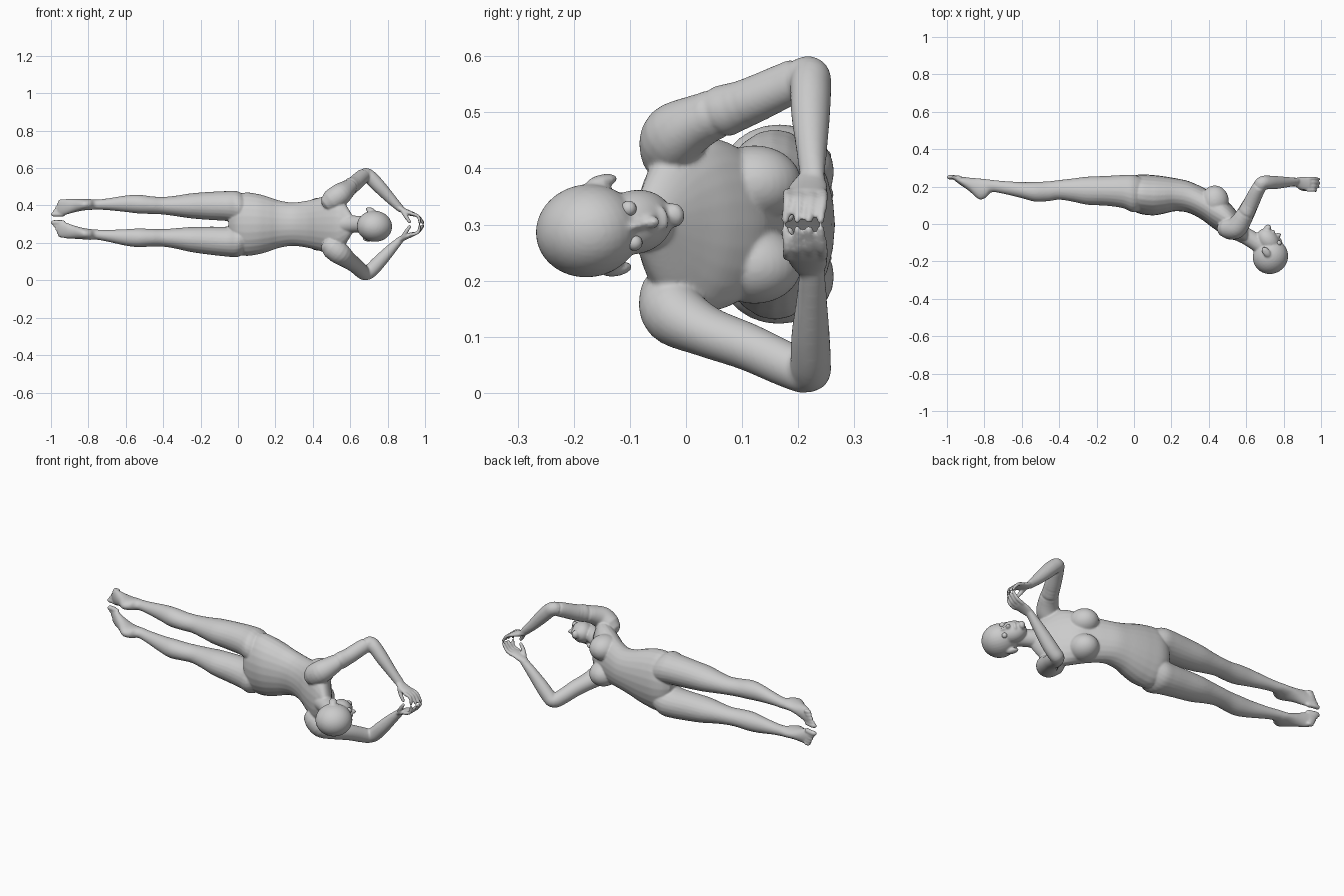
import bpy, bmesh, math
from mathutils import Vector, Matrix

if "Cube" in bpy.data.objects:
    bpy.data.objects.remove(bpy.data.objects["Cube"])

bm = bmesh.new()
ZC = 0.30          # the body's mirror plane
SEG = 24


def spline(rows, steps=5):
    """Catmull-Rom interpolation through rows of numbers."""
    out = []
    for i in range(len(rows) - 1):
        a, b, c, d = (rows[max(0, min(len(rows) - 1, i + k))] for k in (-1, 0, 1, 2))
        for j in range(steps):
            t = j / steps
            out.append([0.5 * (2 * q + (r - p) * t + (2 * p - 5 * q + 4 * r - s) * t * t
                               + (3 * q - p - 3 * r + s) * t ** 3)
                        for p, q, r, s in zip(a, b, c, d)])
    out.append(list(rows[-1]))
    return out


def skin(loops):
    """Closed skin over a list of rings of points."""
    rings = [[bm.verts.new(p) for p in loop] for loop in loops]
    for a, b in zip(rings, rings[1:]):
        for k in range(SEG):
            m = (k + 1) % SEG
            bm.faces.new((a[k], a[m], b[m], b[k]))
    bm.faces.new(rings[0][::-1])
    bm.faces.new(rings[-1])


def ring(c, u, v):
    return [c + u * math.cos(2 * math.pi * k / SEG) + v * math.sin(2 * math.pi * k / SEG)
            for k in range(SEG)]


def section_loft(rows):
    """Rows of x, y low, y high, z centre, half width."""
    skin([ring(Vector((x, (lo + hi) / 2, z)), Vector((0, (hi - lo) / 2, 0)), Vector((0, 0, w)))
          for x, lo, hi, z, w in spline(rows)])


def limb(rows, hint=(0, 1, 0)):
    """Rows of x, y, z, radius along hint, radius across it, with rounded ends."""
    rows = spline(rows)
    pts = [Vector(r[:3]) for r in rows]
    loops = []
    n = len(pts)
    for i, r in enumerate(rows):
        t = (pts[min(i + 1, n - 1)] - pts[max(i - 1, 0)]).normalized()
        u = Vector(hint)
        u = (u - t * u.dot(t)).normalized()
        v = t.cross(u)
        caps = [(0, 1)]
        if i == 0:
            caps = [(-.95, .3), (-.7, .7), (0, 1)]
        elif i == n - 1:
            caps = [(0, 1), (.7, .7), (.95, .3)]
        for d, k in caps:
            loops.append(ring(pts[i] + t * d * min(r[3], r[4]), u * r[3] * k, v * r[4] * k))
    skin(loops)


def ball(c, radii, axes=None):
    m = Matrix.Translation(Vector(c))
    if axes:
        m = m @ Matrix(axes).transposed().to_4x4()
    m = m @ Matrix.Diagonal((*radii, 1))
    bmesh.ops.create_uvsphere(bm, u_segments=32, v_segments=18, radius=1, matrix=m)


# Torso
section_loft([(x, lo, hi, ZC, w) for x, lo, hi, w in (
    (-.05, .12, .22, .04), (-.02, .08, .25, .13), (.03, .055, .265, .168),
    (.10, .046, .262, .163), (.16, .055, .255, .147), (.22, .068, .245, .127),
    (.29, .06, .23, .116), (.36, .025, .20, .124), (.42, -.02, .17, .138),
    (.48, -.06, .14, .155), (.53, -.085, .09, .155), (.57, -.09, .035, .115),
    (.61, -.10, -.02, .05))])

# Neck
limb([(.53, -.03, ZC, .05, .06), (.60, -.065, ZC, .045, .047), (.68, -.115, ZC, .047, .045)])

for s in (1, -1):
    # Leg down to the ball of the foot
    section_loft([(x, lo, hi, ZC - .032 * x + s * off, w) for x, lo, hi, off, w in (
        (.06, .09, .24, .07, .07), (0, .062, .262, .09, .085), (-.06, .085, .262, .095, .08),
        (-.15, .098, .257, .093, .075), (-.25, .103, .253, .09, .067),
        (-.33, .12, .243, .087, .055), (-.40, .13, .235, .086, .047),
        (-.46, .122, .228, .087, .047), (-.53, .12, .225, .09, .05),
        (-.60, .138, .224, .09, .044), (-.70, .162, .23, .084, .031),
        (-.76, .17, .236, .08, .027), (-.79, .142, .24, .08, .029),
        (-.82, .13, .243, .078, .03), (-.845, .143, .245, .075, .032),
        (-.88, .175, .248, .07, .036), (-.92, .203, .253, .063, .042),
        (-.95, .225, .259, .058, .042), (-.962, .235, .257, .057, .036))])
    # Toes
    for i in range(5):
        z = ZC + .031 + s * (.022 + .0175 * i)
        r = .013 if i == 0 else .0095
        tip = -.988 + .009 * i
        limb([(-.935, .24, z, r, r), (tip + .02, .25, z, r, r), (tip, .25, z, r, r)])

    # Breast
    ball((.432, .122, ZC + s * .073), (.075, .084, .068))

    # Arm from shoulder to wrist
    limb([(x, y, ZC + s * z, a, b) for x, y, z, a, b in (
        (.50, -.025, .125, .055, .06), (.545, -.02, .158, .058, .06),
        (.585, .035, .19, .046, .05), (.625, .11, .218, .042, .043),
        (.66, .18, .25, .04, .038), (.685, .218, .264, .037, .036),
        (.715, .222, .243, .036, .038), (.76, .222, .196, .034, .036),
        (.82, .224, .132, .027, .028), (.87, .225, .082, .023, .018))], (.5, .86, 0.3))
    # Palm
    limb([(.86, .225, ZC + s * .086, .022, .017), (.895, .219, ZC + s * .068, .034, .015),
          (.937, .214, ZC + s * .053, .038, .012)])
    # Fingers
    for i in range(4):
        y = .244 - .021 * i
        tip = (.99, .991, .986, .972)[i]
        limb([(.93, y, ZC + s * .056, .01, .01), (.963, y, ZC + s * .042, .009, .009),
              (tip, y - .004, ZC + s * .008, .0075, .0075)])
    # Thumb
    limb([(.885, .20, ZC + s * .066, .014, .014), (.90, .188, ZC + s * .038, .011, .011),
          (.918, .184, ZC + s * .012, .009, .009)])

# Head, leaning back and tipped slightly to one side
up = Vector((.6, -.8, -.2)).normalized()
fwd = Vector((.8, .6, .02))
fwd = (fwd - up * fwd.dot(up)).normalized()
side = up.cross(fwd)
HEAD = Vector((.72, -.145, .295))


def at(f, w, h):
    return HEAD + fwd * f + side * w + up * h


def head_ball(f, w, h, radii):
    ball(at(f, w, h), radii, (fwd, side, up))


head_ball(-.01, 0, .03, (.096, .083, .092))     # cranium
head_ball(.032, 0, -.045, (.055, .057, .074))   # face and jaw
head_ball(.07, 0, -.105, (.02, .022, .017))     # chin
head_ball(.088, 0, -.038, (.02, .012, .013))    # nose tip
head_ball(.08, 0, -.018, (.013, .008, .03))     # nose bridge
head_ball(.08, 0, -.071, (.012, .023, .009))    # lips
for s in (1, -1):
    head_ball(-.012, s * .08, -.02, (.02, .012, .032))   # ear

bmesh.ops.recalc_face_normals(bm, faces=bm.faces)
me = bpy.data.meshes.new("body")
bm.to_mesh(me)
bm.free()
body = bpy.data.objects.new("body", me)
bpy.context.collection.objects.link(body)

# Fuse all parts into one continuous skin
fuse = body.modifiers.new("fuse", 'REMESH')
fuse.mode = 'VOXEL'
fuse.voxel_size = .005
fuse.use_smooth_shade = True
soft = body.modifiers.new("soften", 'SMOOTH')
soft.factor = .5
soft.iterations = 5

# Eyes
for s, label in ((1, "left_eye"), (-1, "right_eye")):
    bpy.ops.mesh.primitive_uv_sphere_add(segments=20, ring_count=12, radius=.014,
                                         location=at(.07, s * .031, -.008))
    bpy.context.object.name = label
    bpy.ops.object.shade_smooth()
